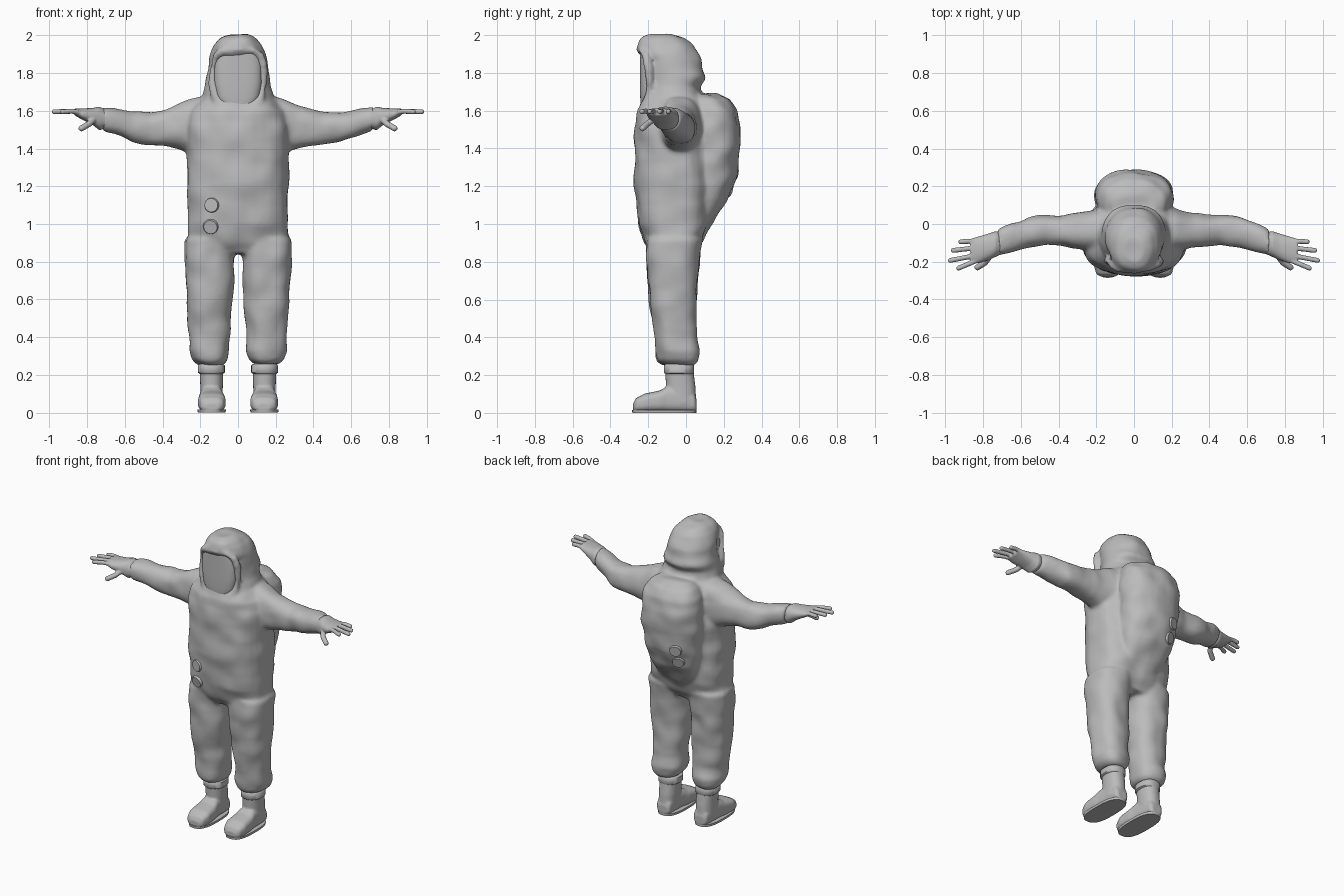
import bpy, bmesh, math
from mathutils import Vector, Matrix, noise
from mathutils.bvhtree import BVHTree

cube = bpy.data.objects.get("Cube")
if cube:
    bpy.data.objects.remove(cube, do_unlink=True)


def material(name, value):
    mat = bpy.data.materials.new(name)
    mat.use_nodes = True
    colour = (value, value, value, 1)
    mat.diffuse_color = colour
    mat.node_tree.nodes["Principled BSDF"].inputs["Base Color"].default_value = colour
    return mat


grey = material("suit grey", .5)


def loft(bm, axis, rows, side=1, power=2.3, segments=32):
    """Skin rounded sections; a row is (position, a_min, a_max, b_min, b_max)."""
    order = {"x": (0, 1, 2), "y": (1, 0, 2), "z": (2, 0, 1)}[axis]
    rings = []
    for position, a_min, a_max, b_min, b_max in rows:
        ring = []
        for i in range(segments):
            angle = math.tau * i / segments
            c, s = math.cos(angle), math.sin(angle)
            a = math.copysign(abs(c) ** (2 / power), c)
            b = math.copysign(abs(s) ** (2 / power), s)
            co = Vector()
            co[order[0]] = position
            co[order[1]] = (a_min + a_max + a * (a_max - a_min)) / 2
            co[order[2]] = (b_min + b_max + b * (b_max - b_min)) / 2
            co.x *= side
            ring.append(bm.verts.new(co))
        rings.append(ring)
    for low, high in zip(rings, rings[1:]):
        for i in range(segments):
            j = (i + 1) % segments
            bm.faces.new((low[i], low[j], high[j], high[i]))
    bm.faces.new(rings[0][::-1])
    bm.faces.new(rings[-1])


def centred(rows):
    """Expand (position, half_width, b_min, b_max) to full section rows."""
    return [(p, -w, w, low, high) for p, w, low, high in rows]


def tube(bm, points, radius, side=1):
    """Chain of overlapping balls, fused later by the remesh."""
    for start, end in zip(points, points[1:]):
        start, end = Vector(start), Vector(end)
        steps = max(1, math.ceil((end - start).length / (radius * .5)))
        for i in range(steps + 1):
            co = start.lerp(end, i / steps)
            co.x *= side
            bmesh.ops.create_icosphere(bm, subdivisions=2, radius=radius,
                                       matrix=Matrix.Translation(co))


def finish(name, bm, mat=grey, voxel=0, smoothing=0, wrinkle=0):
    bmesh.ops.recalc_face_normals(bm, faces=bm.faces)
    mesh = bpy.data.meshes.new(name)
    bm.to_mesh(mesh)
    bm.free()
    obj = bpy.data.objects.new(name, mesh)
    bpy.context.collection.objects.link(obj)
    if voxel:
        # Fuse the overlapping volumes into one soft skin
        remesh = obj.modifiers.new("fuse", "REMESH")
        remesh.mode = "VOXEL"
        remesh.voxel_size = voxel
        relax = obj.modifiers.new("relax", "SMOOTH")
        relax.factor = .5
        relax.iterations = smoothing
        graph = bpy.context.evaluated_depsgraph_get()
        fused = bpy.data.meshes.new_from_object(obj.evaluated_get(graph))
        obj.modifiers.clear()
        obj.data = fused
        fused.name = name
        bpy.data.meshes.remove(mesh)
        mesh = fused
    if wrinkle:
        # Soft cloth lumps
        moves = [v.normal * noise.noise(v.co * 9) * wrinkle for v in mesh.vertices]
        for v, move in zip(mesh.vertices, moves):
            v.co += move
    mesh.materials.clear()
    mesh.materials.append(mat)
    bpy.ops.object.select_all(action="DESELECT")
    obj.select_set(True)
    bpy.context.view_layer.objects.active = obj
    bpy.ops.object.shade_smooth_by_angle(angle=math.radians(50))
    return obj


# Suit: torso, padded back, hood, arms and legs in one skin
suit = bmesh.new()
loft(suit, "z", centred([
    (.84, .2, -.18, .05), (.9, .27, -.215, .085), (1, .265, -.25, .12),
    (1.2, .267, -.272, .14), (1.4, .272, -.272, .13), (1.52, .27, -.268, .12),
    (1.6, .25, -.258, .11), (1.66, .2, -.22, .1), (1.7, .14, -.17, .08)]), power=2.6)
loft(suit, "z", centred([
    (.93, .11, 0, .09), (1.03, .15, 0, .155), (1.13, .18, 0, .222),
    (1.25, .195, 0, .265), (1.4, .205, 0, .29), (1.52, .205, 0, .287),
    (1.6, .195, 0, .27), (1.66, .16, 0, .23), (1.69, .11, 0, .16)]))
loft(suit, "z", centred([
    (1.56, .15, -.25, 0), (1.62, .18, -.248, .07), (1.68, .188, -.23, .09),
    (1.73, .172, -.215, .072), (1.775, .168, -.21, .105), (1.82, .16, -.21, .085),
    (1.87, .152, -.218, .08), (1.9, .143, -.25, .065), (1.95, .124, -.263, .035),
    (1.985, .095, -.245, -.01), (2.003, .05, -.2, -.07)]))
brow = [(0, -.246, 1.925), (.08, -.238, 1.92), (.118, -.215, 1.89),
        (.135, -.2, 1.83), (.137, -.192, 1.75), (.122, -.202, 1.67),
        (.08, -.225, 1.61), (0, -.238, 1.59)]
for side in (1, -1):
    tube(suit, brow, .021, side)
    loft(suit, "x", [
        (.1, -.18, .1, 1.37, 1.69), (.22, -.15, .08, 1.37, 1.67),
        (.3, -.13, .055, 1.39, 1.64), (.38, -.118, .045, 1.408, 1.612),
        (.46, -.112, .047, 1.418, 1.593), (.55, -.125, .042, 1.435, 1.59),
        (.65, -.152, .008, 1.475, 1.608), (.715, -.17, -.03, 1.492, 1.618)], side)
    loft(suit, "z", [
        (.255, .085, .21, -.12, .045), (.28, .06, .24, -.15, .062),
        (.33, .043, .26, -.16, .073), (.4, .043, .257, -.163, .058),
        (.5, .035, .266, -.178, .056), (.65, .028, .274, -.2, .06),
        (.8, .02, .284, -.214, .068), (.92, 0, .284, -.215, .09)], side)
skin = finish("hooded_suit", suit, voxel=.011, smoothing=8, wrinkle=.012)

# Curved face shield set inside the hood rim
visor = bmesh.new()
loft(visor, "z", centred([
    (1.6, .06, -.236, -.1), (1.63, .095, -.24, -.1), (1.68, .118, -.243, -.1),
    (1.75, .128, -.243, -.1), (1.85, .128, -.243, -.1), (1.91, .115, -.243, -.1)]),
    power=3.2, segments=48)
finish("visor", visor)

for side, label in ((1, "left"), (-1, "right")):
    # Glove with wrist flare, four fingers and thumb
    glove = bmesh.new()
    loft(glove, "x", [
        (.69, -.155, -.045, 1.51, 1.6), (.735, -.175, -.038, 1.497, 1.622),
        (.77, -.19, -.05, 1.525, 1.615), (.82, -.208, -.065, 1.55, 1.613),
        (.865, -.208, -.078, 1.575, 1.612)], side)
    for base, tip_x, tip_y in ((-.09, .918, -.094), (-.122, .958, -.14),
                               (-.157, .974, -.193), (-.192, .93, -.234)):
        tube(glove, [(.83, base, 1.59), (.88, (base + tip_y) / 2, 1.598),
                     (tip_x, tip_y, 1.595)], .014, side)
    tube(glove, [(.76, -.165, 1.56), (.79, -.205, 1.53), (.83, -.23, 1.507)], .017, side)
    finish(label + "_glove", glove, voxel=.005, smoothing=4)

    # Rubber boot: foot and shaft
    boot = bmesh.new()
    loft(boot, "y", [
        (-.28, .1, .175, .01, .05), (-.265, .078, .2, .005, .078),
        (-.22, .064, .213, .005, .102), (-.14, .068, .21, .005, .118),
        (-.1, .078, .203, .005, .14), (0, .085, .197, .005, .13),
        (.045, .09, .19, .005, .1), (.056, .105, .175, .01, .07)], side, power=3)
    loft(boot, "z", [
        (.05, .085, .2, -.1, .055), (.14, .08, .2, -.106, .05),
        (.22, .08, .203, -.11, .04), (.27, .085, .2, -.11, .035)], side)
    finish(label + "_boot", boot, voxel=.007, smoothing=6)

    cuff = bmesh.new()
    loft(cuff, "z", [
        (.205, .08, .203, -.11, .038), (.212, .07, .212, -.117, .043),
        (.25, .07, .212, -.117, .043), (.258, .08, .203, -.11, .038)], side)
    finish(label + "_boot_cuff", cuff)

    sole = bmesh.new()
    loft(sole, "z", [(0, .066, .213, -.284, .055), (.016, .064, .215, -.286, .056)],
         side, power=2.7)
    finish(label + "_sole", sole)

# Round air valves seated on the cloth, front and back
surface = BVHTree.FromPolygons([v.co for v in skin.data.vertices],
                               [p.vertices for p in skin.data.polygons])
valves = (("front_upper", -.14, 1.1, -1), ("front_lower", -.145, .985, -1),
          ("back_upper", -.1, 1.27, 1), ("back_lower", -.1, 1.18, 1))
for label, x, z, facing in valves:
    spot, normal, _, _ = surface.ray_cast(Vector((x, facing, z)), Vector((0, -facing, 0)))
    turn = normal.to_track_quat("Z", "Y").to_matrix().to_4x4()
    valve = bmesh.new()
    bmesh.ops.create_cone(valve, cap_ends=True, segments=32, radius1=.042,
                          radius2=.036, depth=.018,
                          matrix=Matrix.Translation(spot) @ turn)
    finish(label + "_valve", valve)
